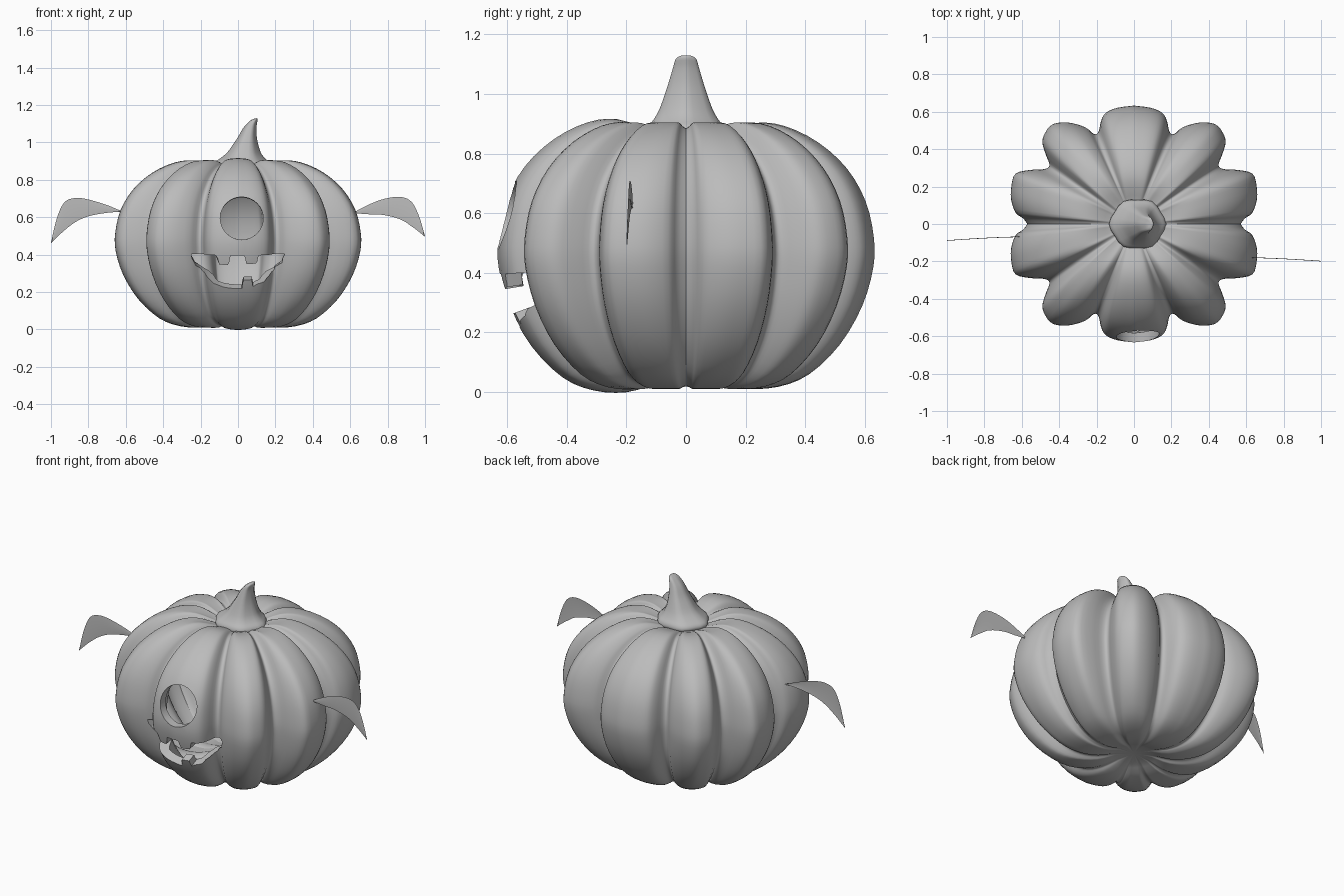
import bpy, bmesh, math

if "Cube" in bpy.data.objects:
    bpy.data.objects.remove(bpy.data.objects["Cube"])

skin = bpy.data.materials.new("plain grey")
skin.diffuse_color = (0.5, 0.5, 0.5, 1)
skin.use_nodes = True
skin.node_tree.nodes["Principled BSDF"].inputs["Base Color"].default_value = skin.diffuse_color


def make(name, verts, faces):
    me = bpy.data.meshes.new(name)
    me.from_pydata(verts, [], faces)
    bm = bmesh.new()
    bm.from_mesh(me)
    bmesh.ops.recalc_face_normals(bm, faces=bm.faces)
    bm.to_mesh(me)
    bm.free()
    me.materials.append(skin)
    ob = bpy.data.objects.new(name, me)
    bpy.context.collection.objects.link(ob)
    return ob


def activate(ob):
    bpy.ops.object.select_all(action='DESELECT')
    ob.select_set(True)
    bpy.context.view_layer.objects.active = ob


def smooth(ob, angle):
    activate(ob)
    bpy.ops.object.shade_smooth_by_angle(angle=math.radians(angle))


def spline(pts, steps):
    """Catmull-Rom curve through the points."""
    out = []
    for i in range(len(pts) - 1):
        a, b = pts[max(i - 1, 0)], pts[i]
        c, d = pts[i + 1], pts[min(i + 2, len(pts) - 1)]
        for k in range(steps):
            t = k / steps
            out.append(tuple(0.5 * (2 * q + (r - p) * t + (2 * p - 5 * q + 4 * r - s) * t * t
                                    + (3 * q - p - 3 * r + s) * t ** 3)
                             for p, q, r, s in zip(a, b, c, d)))
    return out + [pts[-1]]


def loft(rings, bottom, top):
    """Closed skin over rings of points, with a pole at each end."""
    n = len(rings[0])
    verts = [p for r in rings for p in r] + [bottom, top]
    faces = []
    lo, hi, last = len(verts) - 2, len(verts) - 1, (len(rings) - 1) * n
    for j in range(n):
        k = (j + 1) % n
        faces += [(lo, k, j), (hi, last + j, last + k)]
        for i in range(len(rings) - 1):
            faces.append((i * n + j, i * n + k, i * n + n + k, i * n + n + j))
    return verts, faces


# Quarter outline of the ten lobes at the widest height (x, y), mirrored all round
quarter = spline([
    (.568, 0), (.59, .03), (.63, .06), (.654, .13), (.652, .205), (.63, .268), (.55, .288),
    (.478, .292), (.449, .312), (.468, .365), (.488, .435), (.47, .49), (.43, .532),
    (.35, .54), (.26, .515), (.212, .478), (.188, .492), (.175, .55), (.15, .592),
    (.09, .618), (0, .63)], 3)
polar = [(math.atan2(y, x), math.hypot(x, y)) for x, y in quarter]
half = polar + [(math.pi - a, r) for a, r in polar[-2::-1]]
outline = half + [(2 * math.pi - a, r) for a, r in half[-2:0:-1]]

# Ridge and groove profiles (ridge radius, ridge height, groove radius, groove height)
profile = spline([
    (.10, .040, .10, .042), (.20, .012, .20, .025), (.32, .018, .29, .035),
    (.435, .060, .37, .08), (.55, .16, .45, .18), (.635, .29, .505, .30),
    (.678, .42, .53, .43), (.680, .52, .53, .52), (.65, .64, .508, .62),
    (.58, .75, .46, .715), (.475, .838, .38, .80), (.35, .893, .29, .855),
    (.24, .903, .21, .875), (.13, .87, .12, .862)], 3)
rings = []
for rl, zl, rg, zg in profile:
    ring = []
    for t, r0 in outline:
        w = (r0 - .53) / .15
        wz = max(0, min(1, w * 1.5))
        r, z = rg + (rl - rg) * w, zg + (zl - zg) * wz
        z += (z - .46) * .028 * max(0, -math.sin(t)) ** 12
        ring.append((r * math.cos(t), r * math.sin(t), z))
    rings.append(ring)
body = make("pumpkin_body", *loft(rings, (0, 0, .05), (0, 0, .84)))
shell = body.modifiers.new("shell", 'SOLIDIFY')
shell.thickness, shell.offset = 0.05, -1


def cutter(name, shape, y_ref, slope):
    """Prism through the front wall; slope tilts the cut walls with depth."""
    n = len(shape)
    verts = []
    for y in (-.85, -.37):
        verts += [(x, y, z + (y - y_ref) * slope(z)) for x, z in shape]
    faces = [tuple(range(n)), tuple(range(2 * n - 1, n - 1, -1))]
    faces += [(i, (i + 1) % n, n + (i + 1) % n, n + i) for i in range(n)]
    return make(name, verts, faces)


# Eye hole and toothed mouth
eye = [(.02 + .115 * math.cos(a * math.pi / 16), .595 + .115 * math.sin(a * math.pi / 16))
       for a in range(32)]
mouth = [(-.25, .40), (-.12, .40), (-.10, .355), (-.055, .355), (-.04, .40),
         (.03, .40), (.045, .36), (.095, .36), (.11, .40), (.25, .40),
         (.235, .345), (.19, .285), (.14, .252), (.08, .232), (.075, .275),
         (.03, .275), (.02, .222), (-.04, .224), (-.10, .236), (-.15, .26),
         (-.20, .30), (-.235, .35)]
cuts = [cutter("eye_cutter", eye, -.60, lambda z: 0.25 * (.52 - z)),
        cutter("mouth_cutter", mouth, -.55, lambda z: 0.06 + 2.5 * (.40 - z))]
for c in cuts:
    m = body.modifiers.new("cut", 'BOOLEAN')
    m.operation, m.solver, m.object = 'DIFFERENCE', 'EXACT', c
activate(body)
for m in list(body.modifiers):
    bpy.ops.object.modifier_apply(modifier=m.name)
for c in cuts:
    bpy.data.objects.remove(c)
smooth(body, 45)

# Stem: flared foot, bent tip (height, centre x, half width x, half width y)
stem_path = spline([(.848, .02, .11, .10), (.868, .02, .145, .132), (.892, .02, .142, .13),
                    (.915, .024, .115, .112), (.95, .033, .084, .092), (1.02, .047, .052, .066),
                    (1.08, .062, .036, .047), (1.115, .080, .024, .036),
                    (1.126, .087, .012, .022)], 3)
rings = []
for z, cx, rx, ry in stem_path:
    ring = []
    for j in range(24):
        t = 2 * math.pi * j / 24
        k = 1 + 0.04 * math.cos(6 * t)
        tilt = max(0, z - 1.0) * 2.5 * rx * math.cos(t)
        ring.append((cx + k * rx * math.cos(t), k * ry * math.sin(t), z + tilt))
    rings.append(ring)
stem = make("stem", *loft(rings, (.02, 0, .845), (.09, 0, 1.128)))
smooth(stem, 50)


# Side leaves: thin curved sheets (x, upper z, lower z), y running root to tip
def leaf(name, side, rows, y0, y1):
    verts = []
    for x, up, low in spline(rows, 4):
        y = y0 + (y1 - y0) * ((x - .6) / .4) ** 1.5
        verts += [(side * x, y, up), (side * x, y - .003, (up + low) / 2), (side * x, y, low)]
    faces = []
    for i in range(0, len(verts) - 3, 3):
        faces += [(i, i + 1, i + 4, i + 3), (i + 1, i + 2, i + 5, i + 4)]
    smooth(make(name, verts, faces), 40)


leaf("right_leaf", 1, [(.60, .615, .612), (.63, .632, .620), (.70, .668, .616), (.78, .698, .612),
                       (.87, .709, .588), (.93, .68, .55), (.97, .60, .52), (1, .497, .495)],
     -.178, -.197)
leaf("left_leaf", -1, [(.60, .628, .625), (.63, .636, .628), (.70, .665, .624), (.80, .695, .605),
                       (.87, .703, .574), (.93, .678, .528), (.97, .59, .49), (1, .462, .46)],
     -.067, -.087)
